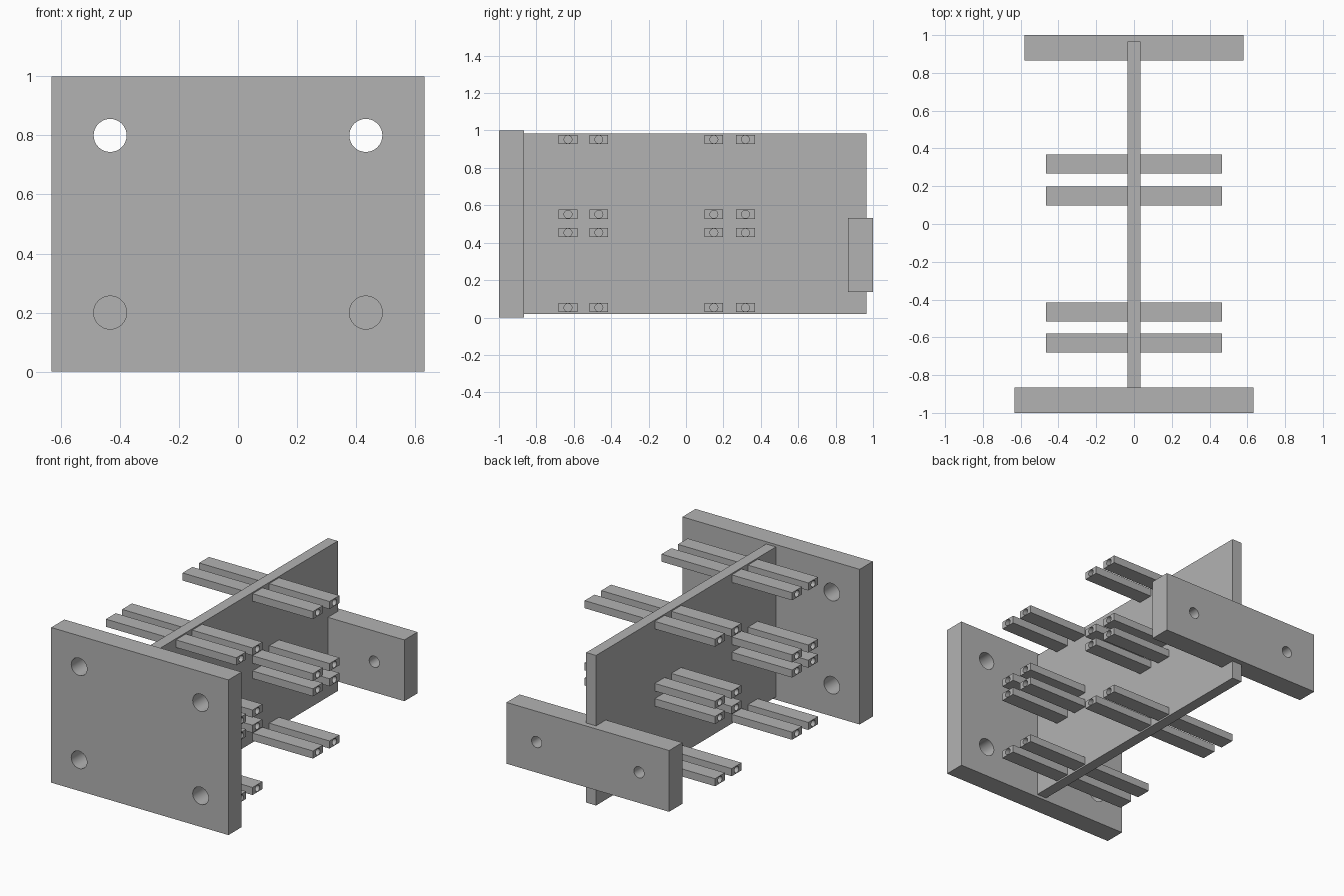
import bpy, bmesh
from math import pi, radians
from mathutils import Matrix, Vector

old = bpy.data.objects.get("Cube")
if old:
    bpy.data.objects.remove(old)

grey = bpy.data.materials.new("plain_grey")
grey.use_nodes = True
COLOR = (0.45, 0.45, 0.45, 1)
grey.diffuse_color = COLOR
grey.node_tree.nodes["Principled BSDF"].inputs["Base Color"].default_value = COLOR


def make_object(name, bm):
    mesh = bpy.data.meshes.new(name)
    bm.to_mesh(mesh)
    bm.free()
    mesh.materials.append(grey)
    obj = bpy.data.objects.new(name, mesh)
    bpy.context.collection.objects.link(obj)
    return obj


def box(name, low, high):
    low, high = Vector(low), Vector(high)
    bm = bmesh.new()
    bmesh.ops.create_cube(bm, size=1, matrix=Matrix.Translation((low + high) / 2)
                          @ Matrix.Diagonal((*(high - low), 1)))
    return make_object(name, bm)


def drill(obj, centres, radius, axis):
    """Cut round through holes along the given axis."""
    turn = Matrix.Rotation(pi / 2, 4, "Y" if axis == "X" else "X")
    bm = bmesh.new()
    for centre in centres:
        bmesh.ops.create_cone(bm, cap_ends=True, segments=32, radius1=radius,
                              radius2=radius, depth=0.9,
                              matrix=Matrix.Translation(centre) @ turn)
    cutter = make_object("hole_cutter", bm)
    cutter.hide_render = True
    mod = obj.modifiers.new("holes", "BOOLEAN")
    mod.operation = "DIFFERENCE"
    mod.solver = "EXACT"
    mod.object = cutter
    bpy.ops.object.select_all(action="DESELECT")
    bpy.context.view_layer.objects.active = obj
    obj.select_set(True)
    bpy.ops.object.modifier_apply(modifier=mod.name)
    bpy.data.objects.remove(cutter)
    bpy.ops.object.shade_smooth_by_angle(angle=radians(30))


# End plates with bolt holes
front_plate = box("front_plate", (-0.632, -1, 0), (0.632, -0.866, 1))
drill(front_plate, [(x, -0.93, z) for x in (-0.433, 0.433) for z in (0.2, 0.8)], 0.056, "Y")

rear_plate = box("rear_plate", (-0.58, 0.866, 0.136), (0.58, 1, 0.531))
drill(rear_plate, [(x, 0.93, 0.333) for x in (-0.365, 0.365)], 0.036, "Y")

# Upright web joining the plates
WEB = 0.035
box("centre_web", (-WEB, -0.866, 0.018), (WEB, 0.966, 0.985))

# One hollow bar, repeated on both sides of the web
LENGTH = 0.43
first_bar = box("side_bar", (-LENGTH / 2, -0.05, -0.0245), (LENGTH / 2, 0.05, 0.0245))
drill(first_bar, [(0, 0, 0)], 0.021, "X")
bar_mesh = first_bar.data
bpy.data.objects.remove(first_bar)

for side, sign in (("left", 1), ("right", -1)):
    for y in (-0.631, -0.466, 0.149, 0.318):
        for z in (0.053, 0.454, 0.552, 0.952):
            bar = bpy.data.objects.new(side + "_bar", bar_mesh)
            bar.location = (sign * (WEB + LENGTH / 2), y, z)
            bpy.context.collection.objects.link(bar)
